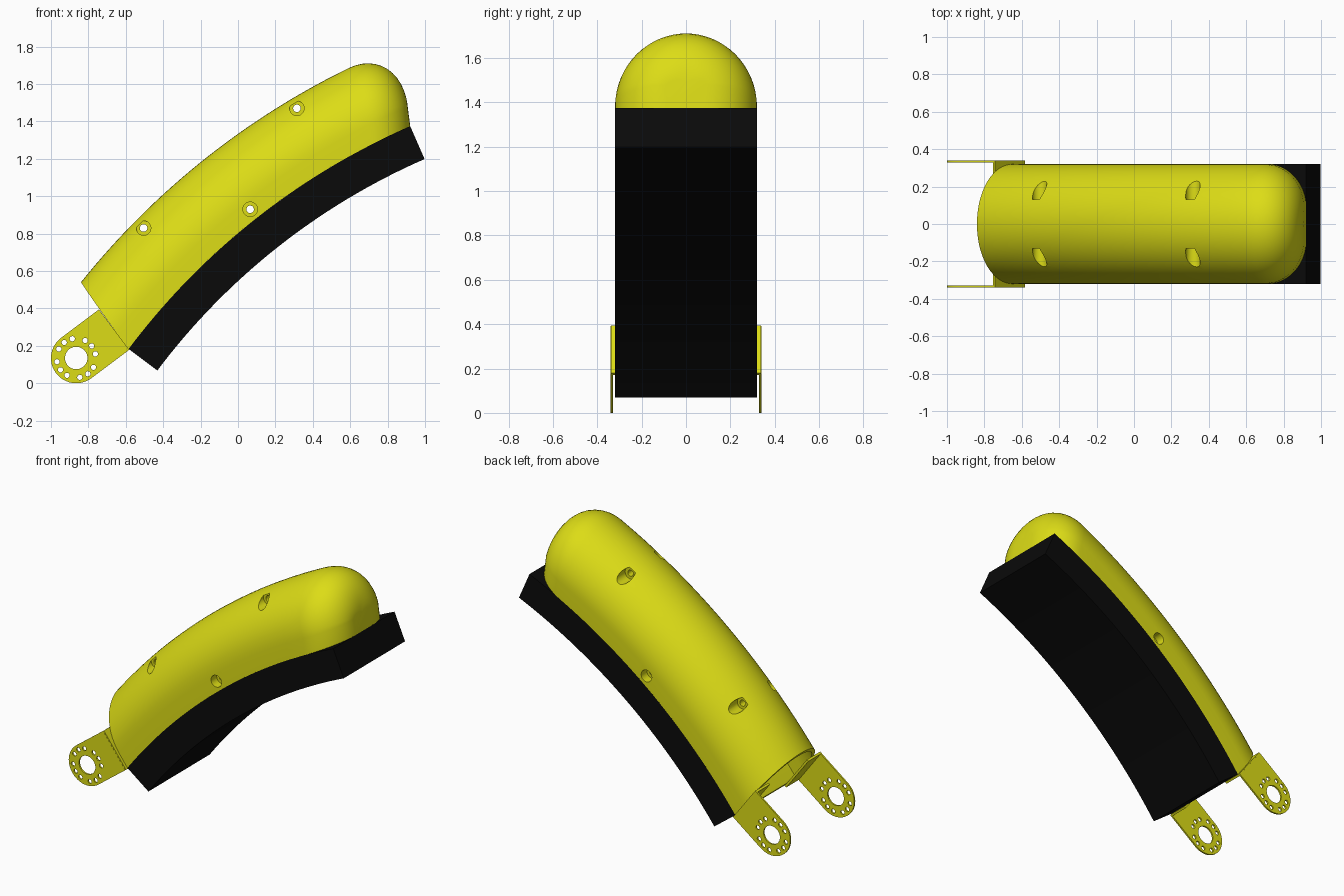
import bpy, bmesh, math
from mathutils import Vector

if "Cube" in bpy.data.objects:
    bpy.data.objects.remove(bpy.data.objects["Cube"])

CX, CZ, R = 2.43, -2.08, 3.77           # centre and radius of the seam arc
A0, A1 = math.radians(53.1), math.radians(23.6)
SHEAR = 0.075                           # lean of the shell sections
HALF, SIDE = 0.32, 0.10                 # half width, straight side height


def material(name, col):
    m = bpy.data.materials.new(name)
    m.diffuse_color = (*col, 1)
    m.use_nodes = True
    m.node_tree.nodes["Principled BSDF"].inputs["Base Color"].default_value = m.diffuse_color
    return m


yellow = material("yellow_paint", (0.72, 0.72, 0.008))
black = material("black_rubber", (0.003, 0.003, 0.003))


def on_arc(ang, y, h):
    return Vector((CX - (R + h) * math.sin(ang), y, CZ + (R + h) * math.cos(ang)))


def finish(bm, name, mat):
    bmesh.ops.recalc_face_normals(bm, faces=bm.faces)
    me = bpy.data.meshes.new(name)
    bm.to_mesh(me)
    bm.free()
    ob = bpy.data.objects.new(name, me)
    bpy.context.collection.objects.link(ob)
    if mat:
        me.materials.append(mat)
    return ob


def loft(rings, name, mat=None):
    bm = bmesh.new()
    vs = [[bm.verts.new(p) for p in ring] for ring in rings]
    n = len(vs[0])
    for a, b in zip(vs, vs[1:]):
        for i in range(n):
            bm.faces.new((a[i], a[(i + 1) % n], b[(i + 1) % n], b[i]))
    bm.faces.new(vs[0])
    bm.faces.new(vs[-1])
    return finish(bm, name, mat)


def cut(ob, cutter):
    cutter.hide_render = True
    bpy.context.view_layer.objects.active = ob
    m = ob.modifiers.new("cut", 'BOOLEAN')
    m.operation, m.solver, m.object = 'DIFFERENCE', 'EXACT', cutter
    bpy.ops.object.modifier_apply(modifier=m.name)
    bpy.data.objects.remove(cutter)


def smooth(ob):
    bpy.ops.object.select_all(action='DESELECT')
    ob.select_set(True)
    bpy.context.view_layer.objects.active = ob
    bpy.ops.object.shade_smooth_by_angle(angle=math.radians(30))


def arch(ang, k=90, thick=0.0, base=0.0):
    """Arch section; k below 90 is flat length, k from 90 to 0 is unused side."""
    pts = []
    for i in range(-1, 34):
        phi = math.pi * min(max(i, 0), 32) / 32
        r = 0.23 + 0.08 * math.sin(phi)
        t = math.radians(k)
        inset = r * (1 - math.sin(t)) + thick
        back = r * (1 - math.cos(t)) if ang == A1 else 0
        h = base if i in (-1, 33) else SIDE + (HALF - inset) * math.sin(phi)
        if h > SIDE:
            h = SIDE + (HALF - thick) * math.sin(phi) - (inset - thick) * math.sin(phi)
        y = (HALF - inset) * math.cos(phi)
        pts.append(on_arc(ang + back / (R + h) - SHEAR * h, y, h))
    return pts


# Shell: swept arch with a filleted far end
stop = A1 + 0.31 / R
rings = [arch(A0 + (stop - A0) * i / 30) for i in range(30)]
rings += [arch(A1, 90 - 7.5 * i) for i in range(13)]
shell = loft(rings, "shell", yellow)

# Open recess in the near end
cut(shell, loft([arch(A0 + 0.03 - 0.107 * i / 6, thick=0.025, base=0.02)
                 for i in range(7)], "recess_cutter"))

# Counterbored cross holes
for x, z, floor in ((0.315, 1.47, 0.13), (-0.505, 0.83, 0.13), (0.065, 0.93, 0.26)):
    steps = ((-0.5, 0.039), (-floor, 0.039), (-floor, 0.02),
             (floor, 0.02), (floor, 0.039), (0.5, 0.039))
    circ = [2 * math.pi * j / 28 for j in range(28)]
    cut(shell, loft([[Vector((x + r * math.cos(a), y, z + r * math.sin(a))) for a in circ]
                     for y, r in steps], "hole_cutter"))
smooth(shell)

# Rubber pad under the shell
pad_rings = []
for i in range(33):
    a = A0 + (A1 - A0) * i / 32
    pad_rings.append([on_arc(a, y, h) for y, h in
                      ((HALF, 0), (-HALF, 0), (-HALF, -0.192), (HALF, -0.192))])
pad = loft(pad_rings, "rubber_pad", black)
smooth(pad)

# Hinge brackets: frame along (a) and across (w) the plate
E, DA, DW = Vector((-0.59, 0, 0.18)), Vector((-0.8, 0, -0.6)), Vector((-0.6, 0, 0.8))
RAD, HA, HW = 0.135, 0.247, 0.129


def slab(outline, y0, y1, name, mat=None):
    return loft([[E + DA * a + DW * w + Vector((0, y, 0)) for a, w in outline]
                 for y in (y0, y1)], name, mat)


def disc(a, w, r, n):
    return [(a + r * math.cos(2 * math.pi * j / n), w + r * math.sin(2 * math.pi * j / n))
            for j in range(n)]


for side, label in ((-1, "front"), (1, "back")):
    outline = [(0, HW - RAD)]
    for j in range(25):
        t = -math.pi / 2 + math.pi * j / 24
        outline.append((HA + RAD * math.cos(t), HW + RAD * math.sin(t)))
    outline.append((0, HW + RAD))
    plate = slab(outline, side * 0.329, side * 0.340, label + "_hinge_plate", yellow)
    # Axle hole, then four groups of three bolt holes
    cut(plate, slab(disc(HA, HW, 0.06, 40), side * 0.3, side * 0.37, "axle_cutter"))
    c = E + DA * HA + DW * HW
    for g in range(4):
        for k in (12, 38, 63):
            t = math.radians(k + 89.5 * g)
            rel = c + Vector((math.cos(t), 0, math.sin(t))) * 0.105 - E
            cut(plate, slab(disc(rel.dot(DA), rel.dot(DW), 0.014, 14),
                            side * 0.3, side * 0.37, "bolt_cutter"))
    smooth(plate)
    # Flange that turns inward against the shell end
    lo, hi = HW - RAD, HW + RAD
    slab([(-0.006, lo), (0.008, lo), (0.008, hi), (-0.006, hi)],
         side * 0.2, side * 0.339, label + "_hinge_flange", yellow)
